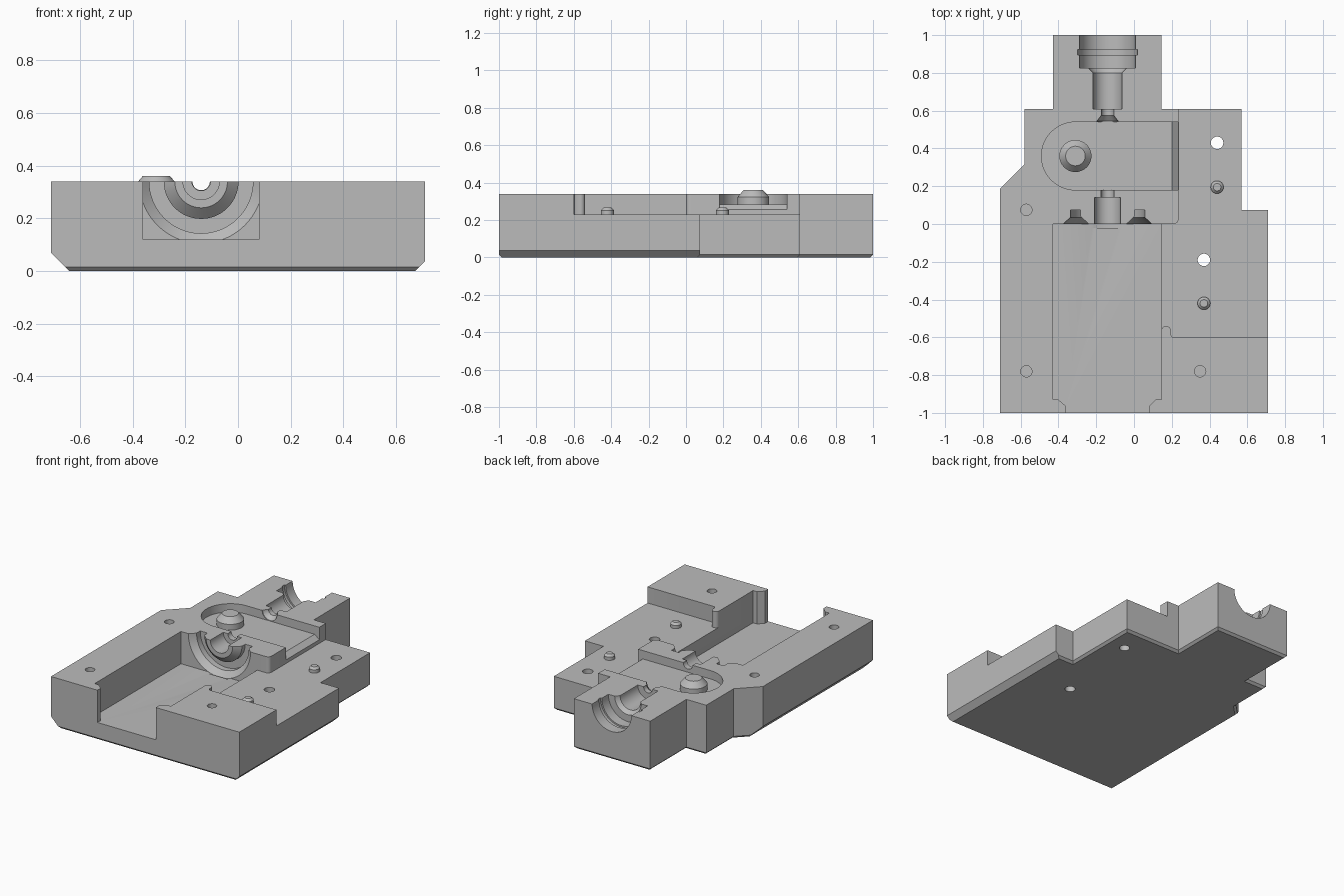
import bpy, bmesh, math
from mathutils import Vector

if "Cube" in bpy.data.objects:
    bpy.data.objects.remove(bpy.data.objects["Cube"], do_unlink=True)

TOP, SHELF, POCKET, SLOT = 0.34, 0.23, 0.12, 0.283
AXIS_X = -0.14

grey = bpy.data.materials.new("light_grey")
grey.use_nodes = True
grey.diffuse_color = (0.5, 0.5, 0.5, 1)
grey.node_tree.nodes["Principled BSDF"].inputs["Base Color"].default_value = (0.5, 0.5, 0.5, 1)


def loft(name, rings, closed=False):
    """Skin a list of equal-length rings; cap the ends or join them."""
    bm = bmesh.new()
    vs = [[bm.verts.new(p) for p in ring] for ring in rings]
    pairs = list(zip(vs, vs[1:]))
    if closed:
        pairs.append((vs[-1], vs[0]))
    else:
        bm.faces.new(vs[0])
        bm.faces.new(vs[-1])
    for a, b in pairs:
        for i in range(len(a)):
            j = (i + 1) % len(a)
            bm.faces.new((a[i], a[j], b[j], b[i]))
    bmesh.ops.recalc_face_normals(bm, faces=bm.faces[:])
    mesh = bpy.data.meshes.new(name)
    bm.to_mesh(mesh)
    bm.free()
    mesh.materials.append(grey)
    ob = bpy.data.objects.new(name, mesh)
    bpy.context.collection.objects.link(ob)
    return ob


def arc(cx, cy, r, a0=0, a1=360, n=32):
    full = abs(a1 - a0) == 360
    angles = [math.radians(a0 + (a1 - a0) * i / n) for i in range(n if full else n + 1)]
    return [(cx + r * math.cos(a), cy + r * math.sin(a)) for a in angles]


def prism(name, pts, lo, hi):
    return loft(name, [[(x, y, z) for x, y in pts] for z in (lo, hi)])


def prism_y(name, pts, lo, hi):
    return loft(name, [[(x, y, z) for x, z in pts] for y in (lo, hi)])


def lathe_y(name, profile, closed=False):
    """Turn (radius, y) points about the shaft axis."""
    return loft(name, [[(x, y, z) for x, z in arc(AXIS_X, TOP, r, n=64)]
                       for r, y in profile], closed)


def turned(name, x, y, profile):
    return loft(name, [[(px, py, z) for px, py in arc(x, y, r)] for r, z in profile])


def inset(pts, d):
    """Offset a clockwise outline inwards with mitred corners."""
    out = []
    for i, p in enumerate(pts):
        p = Vector(p)
        e1 = (p - Vector(pts[i - 1])).normalized()
        e2 = (Vector(pts[(i + 1) % len(pts)]) - p).normalized()
        n1, n2 = Vector((e1.y, -e1.x)), Vector((e2.y, -e2.x))
        out.append(p + (n1 + n2) * d / (1 + n1.dot(n2)))
    return out


# Stepped base plate with a bevelled underside
outline = [(-0.43, 1), (0.145, 1), (0.145, 0.61), (0.57, 0.61), (0.57, 0.075),
           (0.71, 0.075), (0.71, -1), (-0.71, -1), (-0.71, 0.185), (-0.58, 0.315),
           (-0.58, 0.61), (-0.43, 0.61)]
base = loft("base_plate", [[(x, y, z) for x, y in ring] for ring, z in
                           ((inset(outline, 0.015), 0), (outline, 0.015), (outline, TOP))])

cutters = []

# Wider bevels along the two long lower edges
for side, w in ((-1, 0.068), (1, 0.037)):
    cutters.append(prism_y("edge_bevel_cutter", [
        (side * 0.71, w), (side * (0.71 - w), 0), (side * (0.71 - w), -0.1),
        (side * 0.81, -0.1), (side * 0.81, w + 0.1)], -1.2, 1.2))

# Large pocket with a narrowed mouth at the front
left = [(-0.43, 0), (-0.43, -0.93), (-0.4, -0.93), (-0.36, -0.965), (-0.36, -1.1)]
right = [(2 * AXIS_X - 0.005 - x, y) for x, y in reversed(left)]
right = [(x + 0.005, y) if y < -0.95 else (x, y) for x, y in right]
right[-1], right[-2] = (0.145, 0), (0.145, -0.93)
cutters.append(prism("pocket_cutter", left + right, POCKET, 0.5))

# Lowered shelf on the left side, leaving a rounded nub at its corner
shelf = [(0.1, 0), (0.1, -0.565)] + arc(0.17, -0.565, 0.025, 180, 0, 12)
shelf += [(0.195, -0.585), (0.2, -0.596), (0.21, -0.6), (0.8, -0.6), (0.8, 0.7),
          (0.235, 0.7)] + arc(0.21, 0.025, 0.025, 0, -90, 8)
cutters.append(prism("shelf_cutter", shelf, SHELF, 0.5))

# Round-ended slot with a ramp at its open end
slot = [(0.3, 0.18), (0.3, 0.54)] + arc(-0.31, 0.36, 0.18, 90, 270, 32)
cutters.append(prism("slot_cutter", slot, SLOT, 0.5))
ramp = [(0.2, SLOT), (0.24, 0.251), (0.24, 0.4), (0.2, 0.4)]
cutters.append(prism_y("ramp_cutter", ramp, 0.18, 0.54))

# Half-round shaft bores and the ring groove in the pocket wall
cutters.append(lathe_y("front_bore_cutter", [
    (0.069, -0.05), (0.069, 0.14), (0.035, 0.14), (0.035, 0.2)]))
cutters.append(lathe_y("rear_bore_cutter", [
    (0.056, 0.535), (0.056, 0.545), (0.033, 0.575), (0.033, 0.61), (0.077, 0.61),
    (0.077, 0.8), (0.1, 0.825), (0.148, 0.825), (0.148, 0.895), (0.158, 0.895),
    (0.158, 0.925), (0.148, 0.925), (0.148, 1.1)]))
cutters.append(lathe_y("ring_groove_cutter", [
    (0.235, -0.02), (0.235, 0), (0.197, 0.035), (0.197, 0.075), (0.142, 0.075),
    (0.142, 0.04), (0.1, 0), (0.1, -0.02)], closed=True))

# Blind screw holes and through holes
for x, y in ((-0.57, 0.075), (-0.57, -0.78), (0.35, -0.78)):
    cutters.append(prism("blind_hole_cutter", arc(x, y, 0.03), 0.15, 0.5))
for x, y in ((0.44, 0.43), (0.37, -0.19)):
    cutters.append(prism("through_hole_cutter", arc(x, y, 0.033), -0.1, 0.5))

# Apply every cut, then drop the cutters
bpy.context.view_layer.objects.active = base
for c in cutters:
    c.hide_render = True
    mod = base.modifiers.new("cut", 'BOOLEAN')
    mod.operation, mod.solver, mod.object = 'DIFFERENCE', 'EXACT', c
    bpy.ops.object.modifier_apply(modifier=mod.name)
for c in cutters:
    bpy.data.objects.remove(c, do_unlink=True)

# Pivot post in the slot and locating pins on the shelf
parts = [base, turned("pivot_post", -0.31, 0.36, [
    (0.085, SLOT - 0.01), (0.085, 0.322), (0.052, 0.36)])]
for name, x, y in (("rear_pin", 0.44, 0.195), ("front_pin", 0.37, -0.42)):
    parts.append(turned(name, x, y, [
        (0.034, SHELF - 0.01), (0.034, 0.252), (0.02, 0.266)]))

# Smooth the round walls and keep the edges sharp
bpy.ops.object.select_all(action='DESELECT')
for p in parts:
    p.select_set(True)
bpy.context.view_layer.objects.active = base
bpy.ops.object.shade_smooth_by_angle(angle=math.radians(25))
